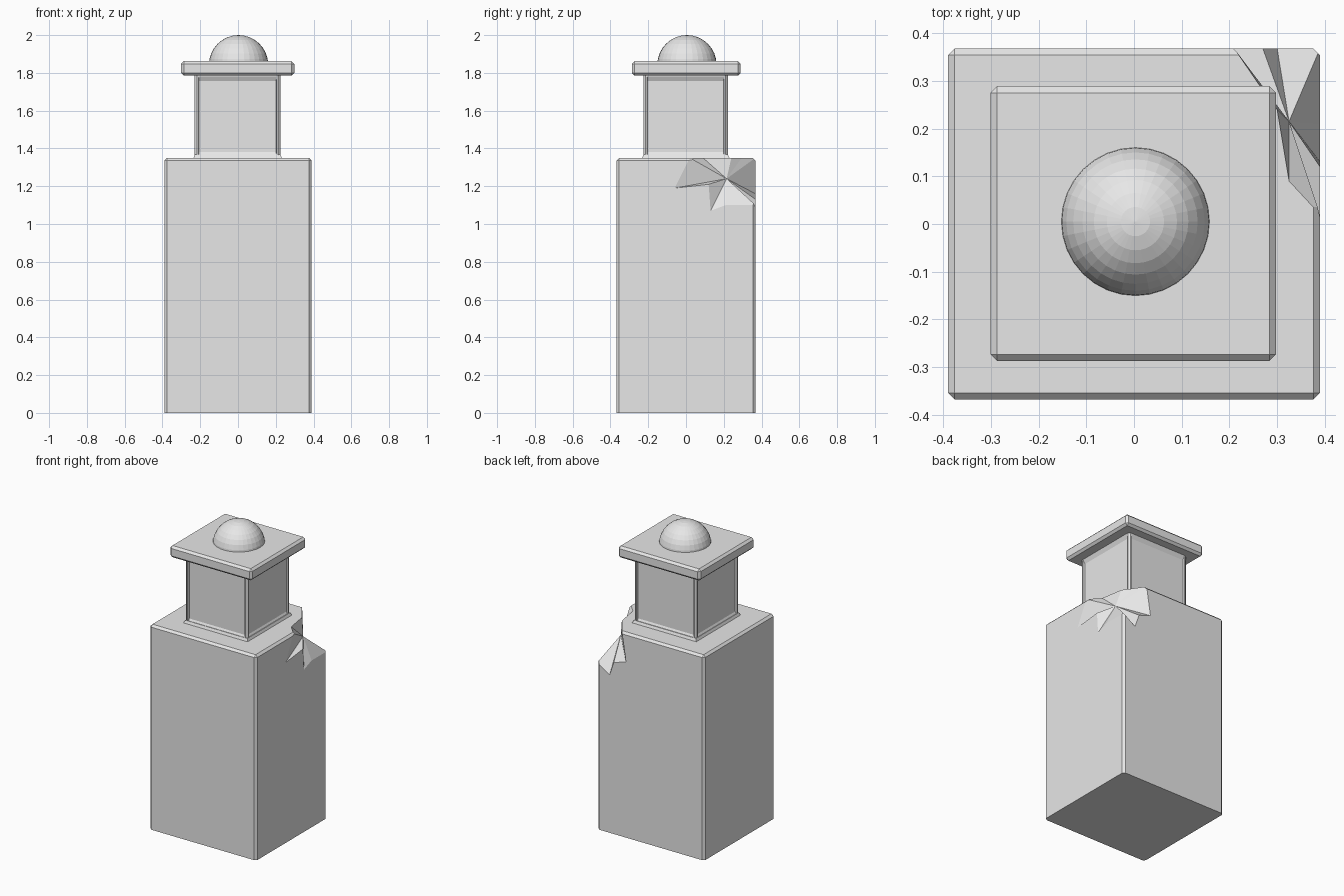
import bpy
import bmesh
from mathutils import Matrix, Vector

if "Cube" in bpy.data.objects:
    bpy.data.objects.remove(bpy.data.objects["Cube"], do_unlink=True)

stone = bpy.data.materials.new("pale grey stone")
stone.use_nodes = True
GREY = (0.8, 0.8, 0.8, 1)
stone.diffuse_color = GREY
stone.node_tree.nodes["Principled BSDF"].inputs["Base Color"].default_value = GREY


def finish(bm, name):
    bmesh.ops.recalc_face_normals(bm, faces=bm.faces)
    mesh = bpy.data.meshes.new(name)
    bm.to_mesh(mesh)
    bm.free()
    mesh.materials.append(stone)
    obj = bpy.data.objects.new(name, mesh)
    bpy.context.collection.objects.link(obj)
    return obj


def box(low, high):
    bm = bmesh.new()
    low, high = Vector(low), Vector(high)
    place = Matrix.Translation((low + high) / 2) @ Matrix.Diagonal((*(high - low), 1))
    bmesh.ops.create_cube(bm, size=1, matrix=place)
    return bm


def chamfer(bm, width, skip_below=None):
    edges = [e for e in bm.edges
             if skip_below is None or any(v.co.z > skip_below for v in e.verts)]
    bmesh.ops.bevel(bm, geom=edges, offset=width, segments=1,
                    profile=0.5, affect='EDGES')


# Tall pedestal block, chamfered everywhere but the bottom rim
bm = box((-0.39, -0.368, 0), (0.39, 0.368, 1.35))
chamfer(bm, 0.014, skip_below=0.1)
pedestal = finish(bm, "pedestal_block")

# Broken corner: a star-shaped cutter fanned out from one deep point
deep = Vector((0.325, 0.215, 1.24))
outside = Vector((0.8, 0.8, 1.9))
X, Y, Z = 0.39, 0.368, 1.35
rim = [(0.21, Y, Z), (0.26, 0.295, Z), (0.3, 0.24, Z), (0.325, 0.09, Z),
       (X, 0.02, Z), (X, -0.06, 1.19), (X, 0.12, 1.21), (X, 0.13, 1.07),
       (X, 0.21, 1.1), (X, Y, 1.1), (0.3, Y, 1.04), (0.27, Y, 1.13),
       (0.18, Y, 1.16)]
bm = bmesh.new()
inner, outer = bm.verts.new(deep), bm.verts.new(outside)
ring = [bm.verts.new(deep + (Vector(p) - deep) * 1.5) for p in rim]
for a, b in zip(ring, ring[1:] + ring[:1]):
    bm.faces.new((inner, a, b))
    bm.faces.new((outer, b, a))
cutter = finish(bm, "chip_cutter")
cutter.hide_render = True
cut = pedestal.modifiers.new("broken corner", 'BOOLEAN')
cut.operation = 'DIFFERENCE'
cut.solver = 'EXACT'
cut.object = cutter
bpy.context.view_layer.objects.active = pedestal
bpy.ops.object.modifier_apply(modifier=cut.name)
bpy.data.objects.remove(cutter, do_unlink=True)

# Flared foot under the neck
bm = box((-0.24, -0.237, 1.34), (0.237, 0.234, 1.367))
for v in bm.verts:
    if v.co.z > 1.35:
        v.co.x *= 0.95
        v.co.y *= 0.95
finish(bm, "neck_foot")

# Square neck with chamfered corners and a recessed panel on each side
bm = box((-0.229, -0.226, 1.35), (0.225, 0.222, 1.79))
posts = [e for e in bm.edges if abs(e.verts[0].co.z - e.verts[1].co.z) > 0.1]
bmesh.ops.bevel(bm, geom=posts, offset=0.012, segments=1, profile=0.5, affect='EDGES')
bm.normal_update()
sides = [f for f in bm.faces
         if abs(f.normal.z) < 0.1 and max(abs(f.normal.x), abs(f.normal.y)) > 0.99]
bmesh.ops.inset_individual(bm, faces=sides, thickness=0.012)
bmesh.ops.inset_individual(bm, faces=sides, thickness=0.004, depth=-0.012)
for f in sides:
    for v in f.verts:
        v.co.z = min(max(v.co.z, 1.38), 1.757)
finish(bm, "panelled_neck")

# Overhanging cap slab
bm = box((-0.301, -0.287, 1.785), (0.298, 0.289, 1.862))
chamfer(bm, 0.014)
finish(bm, "cap_slab")

# Faceted dome on the cap
bm = bmesh.new()
bmesh.ops.create_uvsphere(bm, u_segments=32, v_segments=16, radius=0.157,
                          matrix=Matrix.Translation((0.003, 0.005, 1.843)))
bmesh.ops.delete(bm, geom=[v for v in bm.verts if v.co.z < 1.8], context='VERTS')
finish(bm, "dome")
